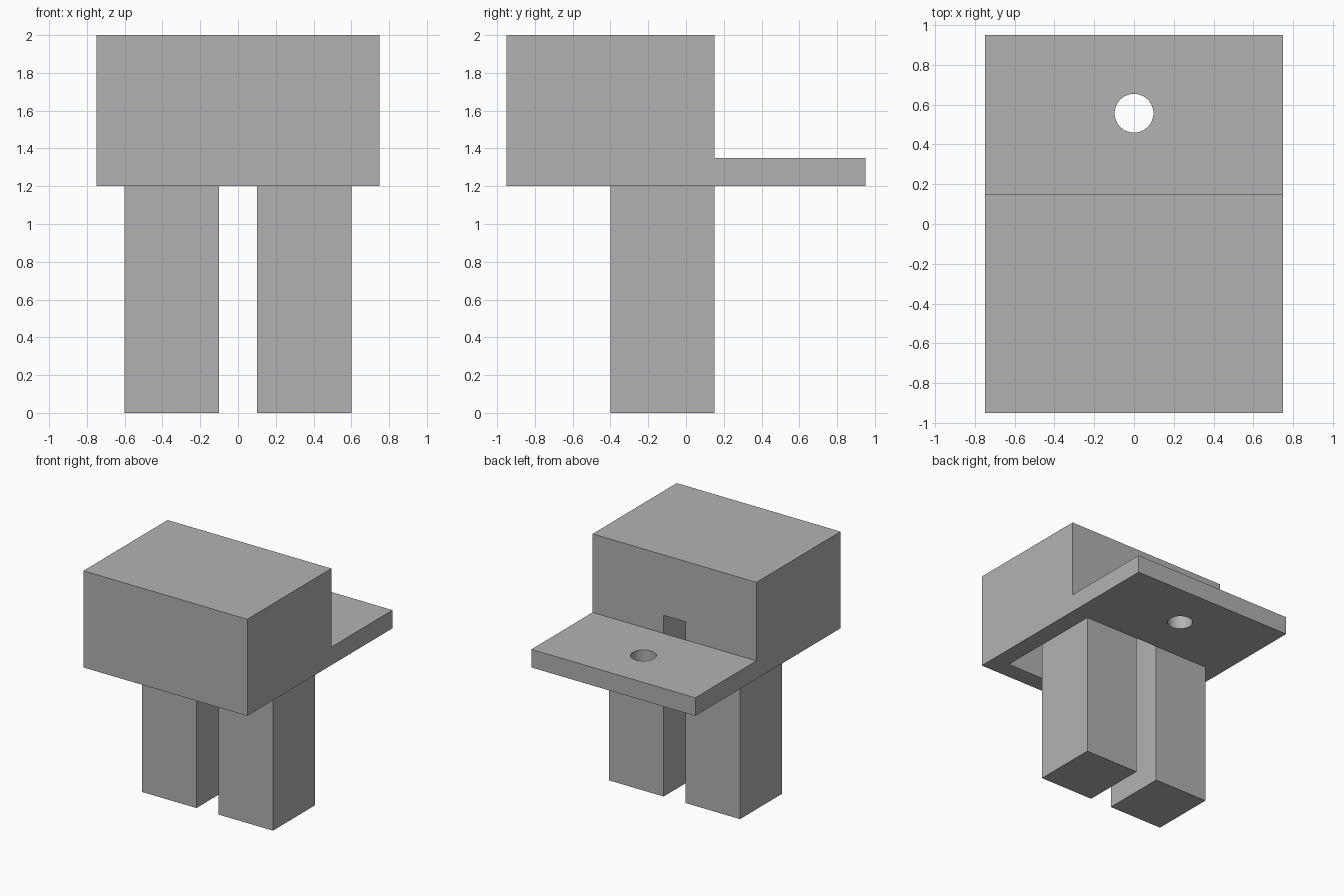
import bpy
import bmesh
from math import cos, sin, tau

if "Cube" in bpy.data.objects:
    bpy.data.objects.remove(bpy.data.objects["Cube"], do_unlink=True)

# Single grey material
grey = bpy.data.materials.new("plain_grey")
grey.use_nodes = True
grey.diffuse_color = (0.448, 0.448, 0.448, 1)
grey.node_tree.nodes["Principled BSDF"].inputs["Base Color"].default_value = grey.diffuse_color


def prism(name, outline, z0, z1):
    """Extrude a flat XY outline from z0 up to z1."""
    bm = bmesh.new()
    base = bm.faces.new([bm.verts.new((x, y, z0)) for x, y in outline])
    top = bmesh.ops.extrude_face_region(bm, geom=[base])["geom"]
    bmesh.ops.translate(bm, vec=(0, 0, z1 - z0),
                        verts=[v for v in top if isinstance(v, bmesh.types.BMVert)])
    bmesh.ops.recalc_face_normals(bm, faces=bm.faces)
    mesh = bpy.data.meshes.new(name)
    bm.to_mesh(mesh)
    bm.free()
    mesh.materials.append(grey)
    obj = bpy.data.objects.new(name, mesh)
    bpy.context.collection.objects.link(obj)
    return obj


def rect(x0, x1, y0, y1):
    return [(x0, y0), (x1, y0), (x1, y1), (x0, y1)]


def cut(target, cutter):
    """Subtract the cutter, apply the result and discard the cutter."""
    cutter.hide_render = True
    mod = target.modifiers.new("cut", "BOOLEAN")
    mod.operation = "DIFFERENCE"
    mod.solver = "EXACT"
    mod.object = cutter
    bpy.ops.object.select_all(action="DESELECT")
    bpy.context.view_layer.objects.active = target
    target.select_set(True)
    bpy.ops.object.modifier_apply(modifier=mod.name)
    bpy.data.objects.remove(cutter, do_unlink=True)


WIDTH, BACK, LEG_FRONT, BASE = 0.75, 0.15, -0.4, 1.2
GAP, LEG_OUT = 0.1, 0.6

# Main block, with a T-shaped recess underneath that opens through the back
body = prism("body", rect(-WIDTH, WIDTH, -0.95, BACK), BASE, 2)
half = [(LEG_OUT, -0.8), (LEG_OUT, LEG_FRONT), (GAP, LEG_FRONT), (GAP, BACK + 0.1)]
recess = half + [(-x, y) for x, y in reversed(half)]
cut(body, prism("recess_cutter", recess, BASE - 0.1, 1.5))

# Rear shelf with a round through hole
shelf = prism("rear_shelf", rect(-WIDTH, WIDTH, BACK, 0.95), BASE, 1.35)
SIDES = 48
circle = [(0.0975 * cos(tau * i / SIDES), 0.557 + 0.0975 * sin(tau * i / SIDES))
          for i in range(SIDES)]
cut(shelf, prism("hole_cutter", circle, BASE - 0.1, 1.5))
bpy.ops.object.shade_smooth_by_angle()

# Pair of legs
for name, side in (("left_leg", 1), ("right_leg", -1)):
    prism(name, rect(side * GAP, side * LEG_OUT, LEG_FRONT, BACK), 0, BASE)
